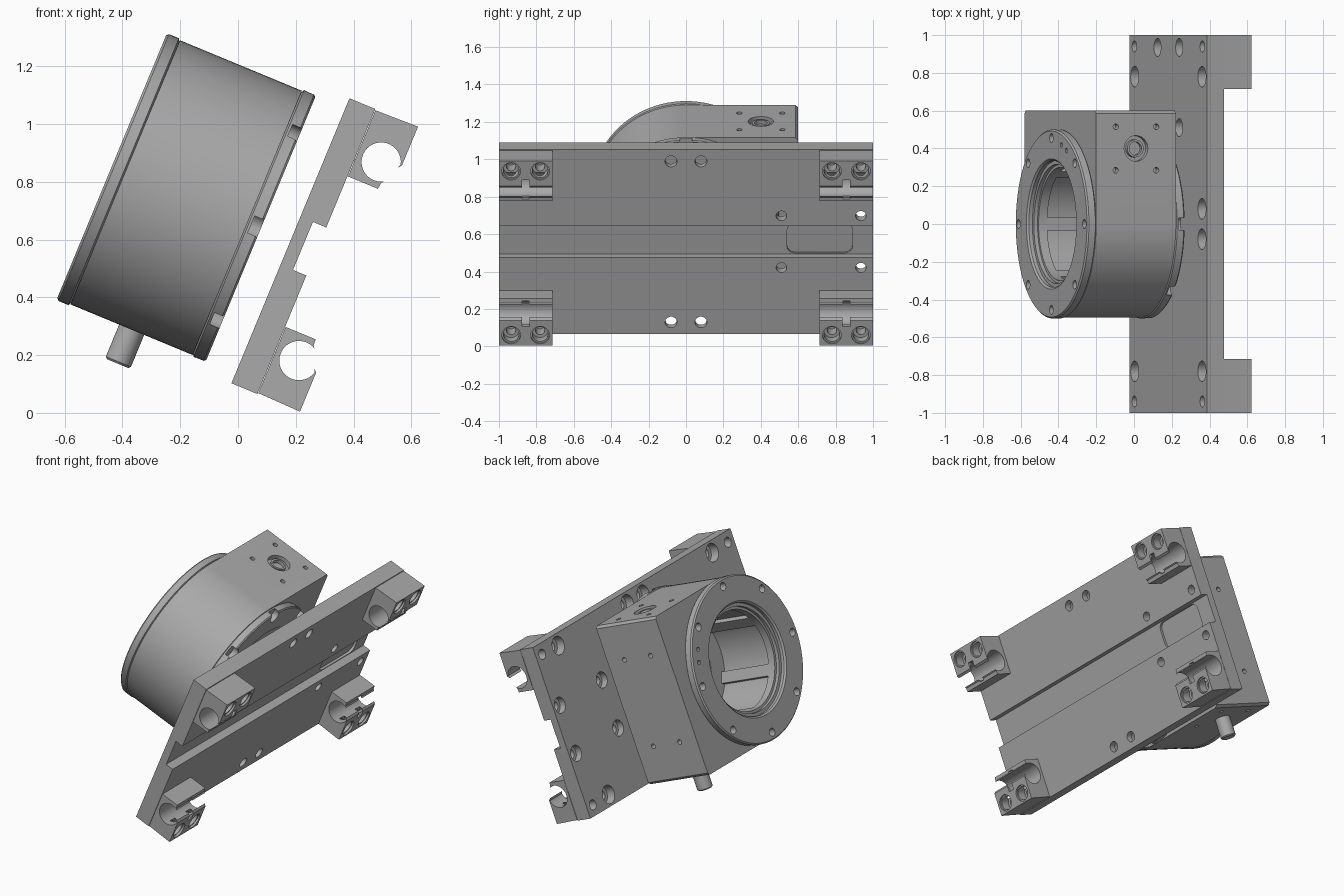
import bpy, bmesh
from math import sin, cos, pi, radians
from mathutils import Matrix, Vector

if "Cube" in bpy.data.objects:
    bpy.data.objects.remove(bpy.data.objects["Cube"])

# Machine frame: x = drum axis, y = plate length, z = plate height
FRAME = Matrix.Translation((0.237, 0, 0.573)) @ Matrix.Rotation(radians(22.5), 4, 'Y')

grey = bpy.data.materials.new("machined_grey")
grey.use_nodes = True
GREY = (0.40, 0.40, 0.40, 1)
grey.diffuse_color = GREY
grey.node_tree.nodes["Principled BSDF"].inputs["Base Color"].default_value = GREY


def box(bm, lo, hi):
    size = [h - l for l, h in zip(lo, hi)]
    mid = [(h + l) / 2 for l, h in zip(lo, hi)]
    bmesh.ops.create_cube(bm, size=1, matrix=Matrix.Translation(mid) @ Matrix.Diagonal((*size, 1)))


def lathe(bm, profile, centre=(0, 0, 0), axis='X', n=32, ring=False):
    """Spin (radius, height) points about an axis; ring closes the profile on itself."""
    def point(r, h, t):
        c, s = r * cos(t), r * sin(t)
        return {'X': (h, c, s), 'Y': (s, h, c), 'Z': (c, s, h)}[axis]
    rows = [[bm.verts.new(Vector(point(r, h, 2 * pi * i / n)) + Vector(centre)) for i in range(n)]
            for r, h in profile]
    pairs = list(zip(rows, rows[1:])) + ([(rows[-1], rows[0])] if ring else [])
    for a, b in pairs:
        for i in range(n):
            j = (i + 1) % n
            bm.faces.new((a[i], a[j], b[j], b[i]))
    if not ring:
        bm.faces.new(rows[0][::-1])
        bm.faces.new(rows[-1])


def rod(bm, r, h0, h1, centre, axis='X', n=24):
    lathe(bm, [(r, h0), (r, h1)], centre, axis, n)


def prism(bm, points, axis, lo, hi):
    """Extrude an outline along x (y,z points) or y (x,z points)."""
    def at(p, d):
        return (d, p[0], p[1]) if axis == 'X' else (p[0], d, p[1])
    a = [bm.verts.new(at(p, lo)) for p in points]
    b = [bm.verts.new(at(p, hi)) for p in points]
    bm.faces.new(a)
    bm.faces.new(b[::-1])
    for i in range(len(a)):
        j = (i + 1) % len(a)
        bm.faces.new((a[i], b[i], b[j], a[j]))


def make(name, bm, cutter=None):
    bmesh.ops.recalc_face_normals(bm, faces=bm.faces)
    mesh = bpy.data.meshes.new(name)
    bm.to_mesh(mesh)
    bm.free()
    mesh.materials.append(grey)
    ob = bpy.data.objects.new(name, mesh)
    ob.matrix_world = FRAME
    bpy.context.collection.objects.link(ob)
    if cutter:
        # Cut, bake the result and drop the helper
        bmesh.ops.recalc_face_normals(cutter, faces=cutter.faces)
        cut_mesh = bpy.data.meshes.new("cutter")
        cutter.to_mesh(cut_mesh)
        cutter.free()
        helper = bpy.data.objects.new("cutter", cut_mesh)
        helper.matrix_world = FRAME
        helper.hide_render = True
        bpy.context.collection.objects.link(helper)
        mod = ob.modifiers.new("holes", 'BOOLEAN')
        mod.object, mod.operation, mod.solver, mod.use_self = helper, 'DIFFERENCE', 'EXACT', True
        bpy.context.view_layer.update()
        baked = bpy.data.meshes.new_from_object(ob.evaluated_get(bpy.context.evaluated_depsgraph_get()))
        ob.modifiers.clear()
        ob.data = baked
        bpy.data.objects.remove(helper)
    bpy.ops.object.select_all(action='DESELECT')
    ob.select_set(True)
    bpy.context.view_layer.objects.active = ob
    bpy.ops.object.shade_smooth_by_angle(angle=radians(30))
    return ob


SIGNS = (-1, 1)
EIGHTHS = [i * pi / 4 for i in range(8)]

# Mounting plate with a long groove in its outer face
TOP, GROOVE, BACK, FACE, FLOOR = 0.534, 0.09, -0.06, 0.037, -0.013
bm, cut = bmesh.new(), bmesh.new()
prism(bm, [(BACK, -TOP), (FACE, -TOP), (FACE, -GROOVE), (FLOOR, -GROOVE),
           (FLOOR, GROOVE), (FACE, GROOVE), (FACE, TOP), (BACK, TOP)], 'Y', -1, 1)
for s in SIGNS:
    for y in (-0.78, -0.08, 0.08, 0.78):      # counterbored holes
        lathe(cut, [(0.055, -0.1), (0.055, -0.005), (0.032, -0.005), (0.032, 0.1)],
              (0, y, s * 0.465))
    for y in (-0.94, 0.94):                   # corner holes
        rod(cut, 0.03, -0.1, 0.02, (0, y, s * 0.47))
    for y in (0.51, 0.935):                   # stepped holes beside the groove
        lathe(cut, [(0.048, -0.1), (0.048, -0.02), (0.028, -0.02), (0.028, 0.1)],
              (0, y, s * 0.15))
# Rounded pocket in the groove floor
pocket = [(0.715 + sy * 0.135 + 0.04 * cos(t0 + k * pi / 8), sz * 0.045 + 0.04 * sin(t0 + k * pi / 8))
          for sy, sz, t0 in ((1, 1, 0), (-1, 1, pi / 2), (-1, -1, pi), (1, -1, 3 * pi / 2))
          for k in range(5)]
prism(cut, pocket, 'X', FLOOR - 0.015, FLOOR + 0.01)
make("mounting_plate", bm, cut)

# Four hook-shaped rail clamps
for s, side in ((1, "upper"), (-1, "lower")):
    for t, end in ((1, "back"), (-1, "front")):
        bm, cut = bmesh.new(), bmesh.new()
        mid = (0.126, t * 0.8575, s * 0.372)
        # Outline with the rail bore open to the outer side
        arc = [(mid[0] + 0.068 * cos(a), 0.372 + 0.068 * sin(a))
               for a in (radians(-60 - 285 * k / 28) for k in range(29))]
        outline = [(FACE + 0.002, 0.53), (FACE + 0.002, 0.282), (0.151, 0.282), (0.153, 0.305)] \
            + arc + [(0.185, 0.375), (0.197, 0.388), (0.197, 0.534)]
        prism(bm, [(x, s * z) for x, z in outline], 'Y', t * 0.715, t * 1.0)
        for y in (0.78, 0.935):
            lathe(cut, [(0.05, 0.21), (0.05, 0.185), (0.042, 0.185), (0.042, 0.13), (0.025, 0.13), (0.025, 0.05)],
                  (0, t * y, s * 0.474))
        lo, hi = sorted((s * 0.375, s * 0.425))
        box(cut, (0.15, mid[1] - 0.02, lo), (0.25, mid[1] + 0.02, hi))
        lo, hi = sorted((s * 0.296, s * 0.34))
        box(cut, (0.135, mid[1] - 0.018, lo), (0.25, mid[1] + 0.018, hi))
        make(f"rail_clamp_{side}_{end}", bm, cut)

# Gear housing: half-round at the front, square with chamfered edges at the back
R, X0, X1, MID, KNOB_Y = 0.495, -0.679, -0.222, -0.45, 0.40
bm, cut = bmesh.new(), bmesh.new()
half = [(-R * sin(a), R * cos(a)) for a in (pi * k / 48 for k in range(49))]
prism(bm, half + [(0.585, -R), (0.6, -R + 0.015), (0.6, R - 0.015), (0.585, R)], 'X', X0, X1)
lathe(cut, [(0.30, X0 - 0.05), (0.30, -0.63), (0.33, -0.63), (0.33, -0.27), (0.21, -0.27), (0.21, -0.1)], n=64)
for s in SIGNS:
    for d in SIGNS:
        for e in SIGNS:                       # screw holes on the two shaft faces
            rod(cut, 0.015, -0.04, 0.04, (MID + d * 0.116, KNOB_Y + e * 0.115, s * R), 'Z', 16)
        rod(cut, 0.015, 0.56, 0.65, (MID + d * 0.1, 0, s * 0.27), 'Y', 16)
rod(cut, 0.068, R - 0.03, R + 0.05, (MID, KNOB_Y, 0), 'Z')
make("gear_housing", bm, cut)

# Drive shaft: socket end in the top face, pin out of the bottom
bm = bmesh.new()
lathe(bm, [(0.047, R - 0.04), (0.047, R - 0.008), (0.035, R - 0.008), (0.035, R - 0.03)],
      (MID, KNOB_Y, 0), 'Z')
lathe(bm, [(0.047, -R + 0.02), (0.047, -0.615), (0.04, -0.622)], (MID, KNOB_Y, 0), 'Z')
make("drive_shaft", bm)

# Front flange ring with bolt holes
bm, cut = bmesh.new(), bmesh.new()
lathe(bm, [(0.315, X0), (0.49, X0), (0.5, X0 - 0.006), (0.5, -0.722), (0.492, -0.73),
           (0.345, -0.73), (0.335, -0.72), (0.335, -0.70), (0.315, -0.70)], n=96, ring=True)
for a in EIGHTHS:
    rod(cut, 0.024, -0.76, -0.69, (0, 0.455 * cos(a), 0.455 * sin(a)), n=16)
for a in (radians(108), radians(118)):        # small dowel holes
    rod(cut, 0.013, -0.76, -0.70, (0, 0.44 * sin(a), -0.44 * cos(a)), n=12)
make("front_flange", bm, cut)

# Axial ribs in the bore
bm = bmesh.new()
for k in range(6):
    rib = bmesh.new()
    box(rib, (-0.63, -0.035, -0.335), (-0.27, 0.035, -0.30))
    rib.transform(Matrix.Rotation(k * pi / 3, 4, 'X'))
    temp = bpy.data.meshes.new("rib")
    rib.to_mesh(temp)
    rib.free()
    bm.from_mesh(temp)
    bpy.data.meshes.remove(temp)
make("bore_ribs", bm)

# Rear flange ring with notched rim
bm, cut = bmesh.new(), bmesh.new()
lathe(bm, [(0.21, X1), (0.49, X1), (0.5, X1 + 0.006), (0.5, -0.178), (0.494, -0.171),
           (0.36, -0.171), (0.36, -0.185), (0.21, -0.185)], n=96, ring=True)
for a in EIGHTHS:
    rod(cut, 0.04, -0.207, -0.1, (0, 0.475 * cos(a), 0.475 * sin(a)), n=20)
make("rear_flange", bm, cut)
